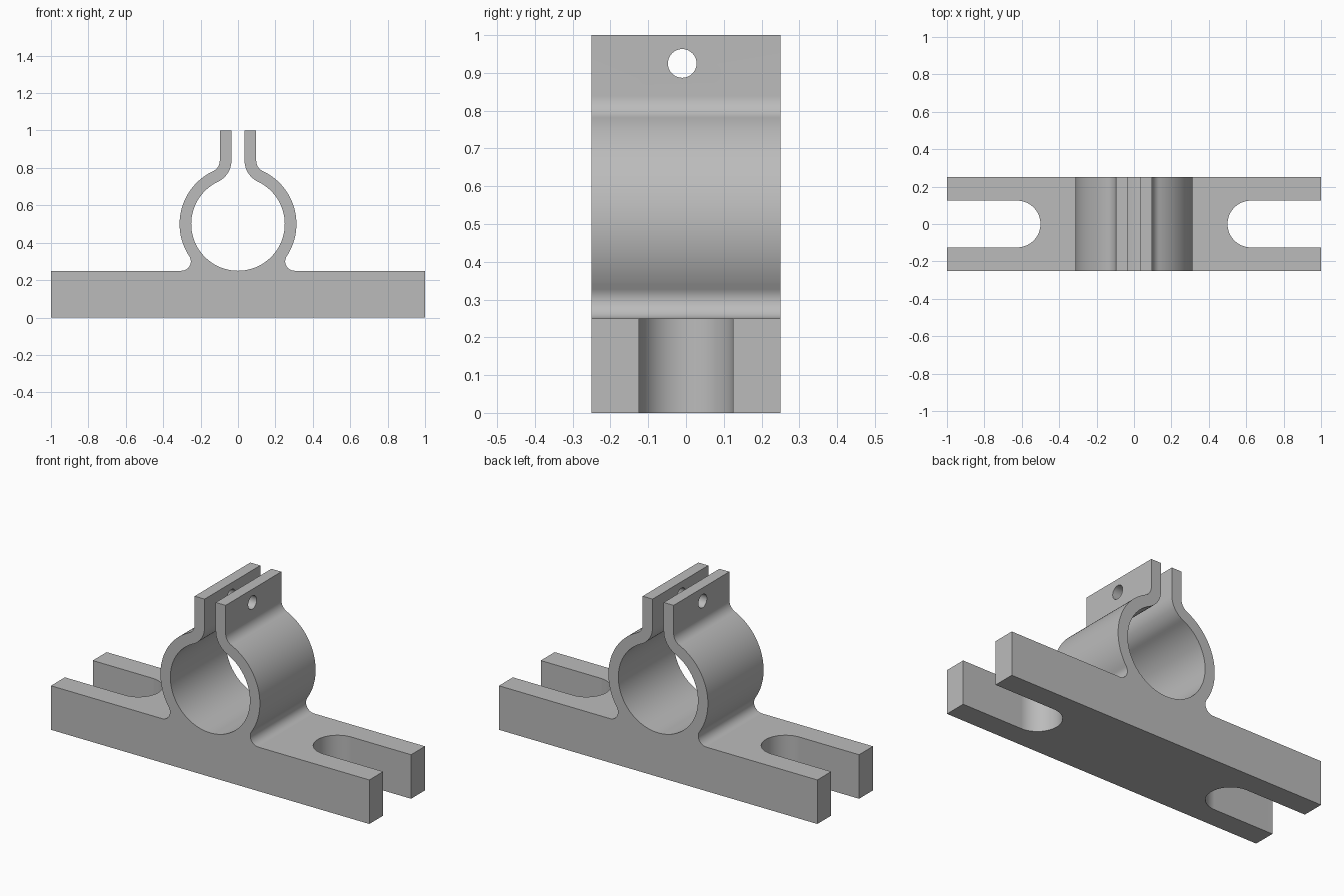
import bpy, bmesh, math
from math import radians, atan2, degrees, sqrt

if "Cube" in bpy.data.objects:
    bpy.data.objects.remove(bpy.data.objects["Cube"])

grey = bpy.data.materials.new("plain grey")
grey.diffuse_color = (0.5, 0.5, 0.5, 1)
grey.use_nodes = True
grey.node_tree.nodes["Principled BSDF"].inputs["Base Color"].default_value = grey.diffuse_color


def arc(cx, cz, r, a0, a1, n):
    """Points on an arc, angles in degrees."""
    return [(cx + r * math.cos(radians(a0 + (a1 - a0) * i / n)),
             cz + r * math.sin(radians(a0 + (a1 - a0) * i / n))) for i in range(n + 1)]


def prism(name, points, place, depth):
    """Extrude a 2D outline; place(u, v) gives its 3D start, depth its sweep."""
    bm = bmesh.new()
    clean = []
    for p in points:
        if not clean or math.dist(p, clean[-1]) > 1e-5:
            clean.append(p)
    face = bm.faces.new([bm.verts.new(place(u, v)) for u, v in clean])
    out = bmesh.ops.extrude_face_region(bm, geom=[face])
    verts = [g for g in out["geom"] if isinstance(g, bmesh.types.BMVert)]
    bmesh.ops.translate(bm, verts=verts, vec=depth)
    bmesh.ops.recalc_face_normals(bm, faces=bm.faces)
    mesh = bpy.data.meshes.new(name)
    bm.to_mesh(mesh)
    bm.free()
    mesh.materials.append(grey)
    ob = bpy.data.objects.new(name, mesh)
    bpy.context.collection.objects.link(ob)
    return ob


# Clamp dimensions
RC, RI, RO = 0.5, 0.25, 0.3125            # ring centre height, inner and outer radius
TI, TO = 0.035, 0.0975                    # tab inner and outer x
FB = 0.05                                 # fillet radius at the base
FT = RO - RI                              # outer fillet radius at the tabs
bx = sqrt((RO + FB) ** 2 - (RC - 0.25 - FB) ** 2)
ba = degrees(atan2(RC - 0.25 - FB, bx))
tx = TO + FT
tz = RC + sqrt((RO + FT) ** 2 - tx ** 2)
ta = degrees(atan2(tz - RC, tx))

# Right half of the outline, then mirrored
half = [(1, 0), (1, 0.25)]
half += arc(bx, 0.25 + FB, FB, 270, 180 - ba, 16)
half += arc(0, RC, RO, -ba, ta, 40)
half += arc(tx, tz, FT, 180 + ta, 180, 12)
half += [(TO, 1), (TI, 1)]
half += arc(tx, tz, tx - TI, 180, 180 + ta, 12)
half += arc(0, RC, RI, ta, -90, 48)
outline = half + [(-x, z) for x, z in reversed(half[:-1])]
clamp = prism("pipe_clamp", outline, lambda x, z: (x, -0.25, z), (0, 0.5, 0))

# Cutters: open slots at both ends, bolt hole through the tabs
cutters = []
for s, side in ((1, "right"), (-1, "left")):
    slot = [(1.2, -0.125)] + arc(0.625, 0, 0.125, 270, 90, 32) + [(1.2, 0.125)]
    cutters.append(prism(side + "_slot_cutter", slot,
                         lambda x, y, s=s: (s * x, y, -0.1), (0, 0, 0.5)))
hole = arc(-0.01, 0.925, 0.038, 0, 360, 40)[:-1]
cutters.append(prism("bolt_hole_cutter", hole, lambda y, z: (-0.3, y, z), (0.6, 0, 0)))

for c in cutters:
    c.hide_render = True
    m = clamp.modifiers.new(c.name, "BOOLEAN")
    m.operation, m.solver, m.object = "DIFFERENCE", "EXACT", c

# Bake the cuts, remove the cutters
deps = bpy.context.evaluated_depsgraph_get()
baked = bpy.data.meshes.new_from_object(clamp.evaluated_get(deps))
clamp.modifiers.clear()
clamp.data = baked
for c in cutters:
    bpy.data.objects.remove(c)

# Smooth curves, sharp edges
bpy.ops.object.select_all(action="DESELECT")
clamp.select_set(True)
bpy.context.view_layer.objects.active = clamp
bpy.ops.object.shade_smooth_by_angle(angle=radians(30))
wn = clamp.modifiers.new("even_shading", "WEIGHTED_NORMAL")
wn.keep_sharp = True
